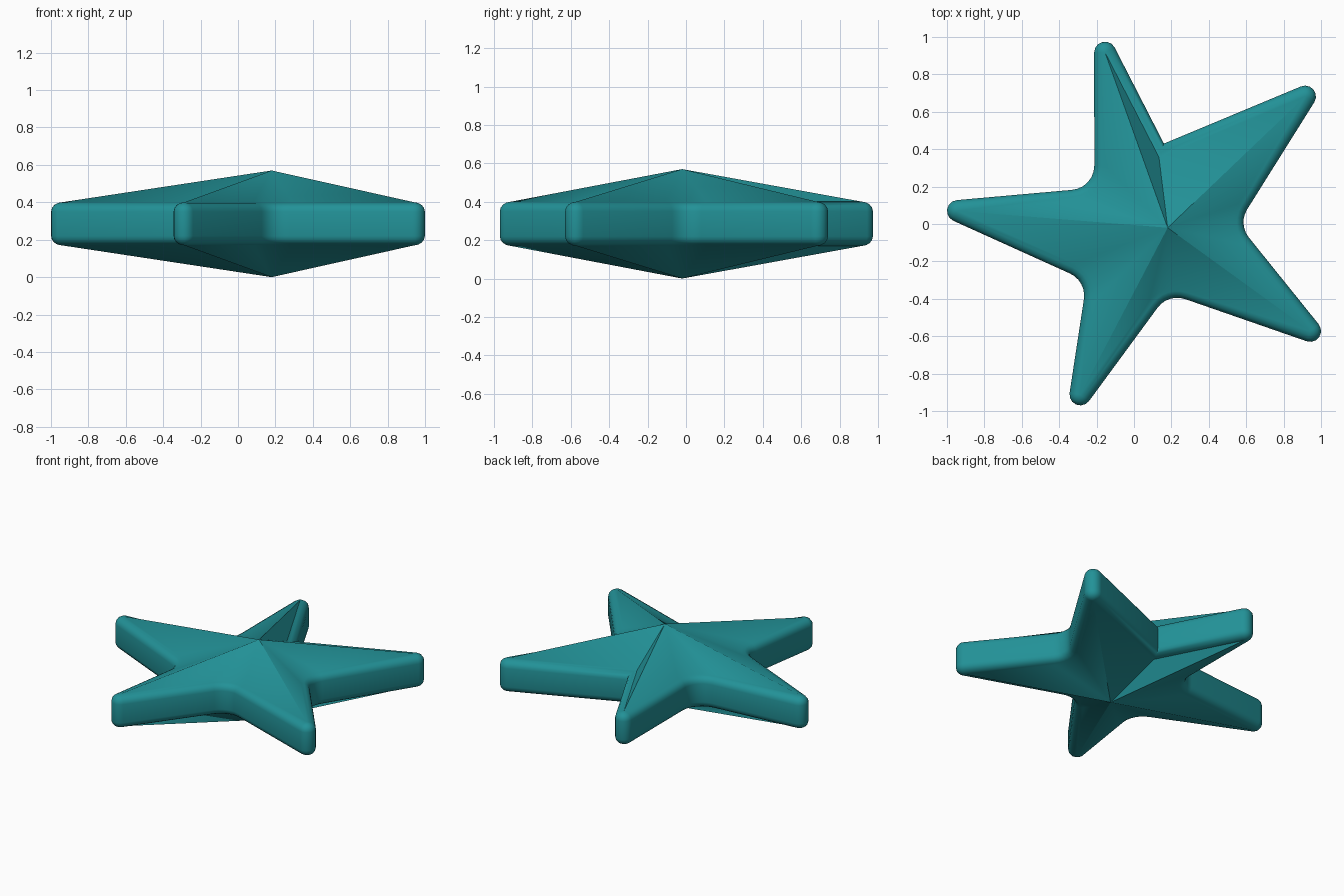
import bpy, bmesh, math
from mathutils import Vector

if "Cube" in bpy.data.objects:
    bpy.data.objects.remove(bpy.data.objects["Cube"])

R_TIP, R_VALLEY = 0.058, 0.13      # rounding at arm tips and between arms
MID, FLAT, ROUND = 0.285, 0.065, 0.05
HUB = (0.18, -0.02)

# Arm tip centres and the corners that follow them, counter-clockwise
tips = [Vector(p) for p in [(0.915, 0.682), (-0.155, 0.917), (-0.942, 0.07),
                            (-0.287, -0.912), (0.942, -0.572)]]
valleys = [Vector(p) for p in [(0.16, 0.43), (-0.212, 0.193), (-0.253, -0.305),
                               (0.183, -0.37), (0.556, 0.0)]]
SHARP = 0                          # this corner is left unrounded


def unit(a):
    return Vector((math.cos(a), math.sin(a)))


def tangent_angle(tip, corner, sign):
    v = corner - tip
    return math.atan2(v.y, v.x) + sign * math.acos(R_TIP / v.length)


arcs = []
for i, t in enumerate(tips):
    a0 = tangent_angle(t, valleys[i - 1], 1)
    a1 = tangent_angle(t, valleys[i], -1)
    arcs.append((a0, a0 + (a1 - a0) % (2 * math.pi)))


def outline(d):
    """Star outline; d = R_TIP is full size, d = 0 is fully inset."""
    pts = []
    for i, t in enumerate(tips):
        a0, a1 = arcs[i]
        pts += [t + d * unit(a0 + (a1 - a0) * k / 6) for k in range(7)]
        b0 = a1
        b1 = arcs[(i + 1) % 5][0]
        turn = (b0 - b1) % (2 * math.pi)
        n0, n1 = unit(b0), unit(b1)
        miter = (n0 + n1) / (1 + n0.dot(n1))
        if i == SHARP:
            pts.append(valleys[i] - (R_TIP - d) * miter)
        else:
            c = valleys[i] + R_VALLEY * miter
            pts += [c - (R_VALLEY + R_TIP - d) * unit(b0 - turn * k / 6)
                    for k in range(7)]
    return pts


# Rounded rim as stacked rings, closed by a low peak above and below
bm = bmesh.new()
steps = [math.pi / 2 * k / 4 for k in range(5)]
levels = [(-1, a) for a in reversed(steps)] + [(1, a) for a in steps]
rings = []
for s, a in levels:
    z = MID + s * (FLAT + ROUND * math.sin(a))
    rings.append([bm.verts.new((p.x, p.y, z))
                  for p in outline(R_TIP * max(math.cos(a), 0.02))])
n = len(rings[0])
bottom = bm.verts.new((*HUB, 0))
top = bm.verts.new((*HUB, 2 * MID))
for lo, hi in zip(rings, rings[1:]):
    for j in range(n):
        k = (j + 1) % n
        bm.faces.new((lo[j], lo[k], hi[k], hi[j]))
for j in range(n):
    k = (j + 1) % n
    bm.faces.new((rings[-1][j], rings[-1][k], top))
    bm.faces.new((rings[0][k], rings[0][j], bottom))
bmesh.ops.remove_doubles(bm, verts=bm.verts[:], dist=0.003)
bmesh.ops.recalc_face_normals(bm, faces=bm.faces[:])

mesh = bpy.data.meshes.new("star_body")
bm.to_mesh(mesh)
bm.free()
star = bpy.data.objects.new("star_body", mesh)
bpy.context.collection.objects.link(star)

mat = bpy.data.materials.new("teal")
mat.diffuse_color = (0.016, 0.285, 0.31, 1)
mat.use_nodes = True
mat.node_tree.nodes["Principled BSDF"].inputs["Base Color"].default_value = mat.diffuse_color
mesh.materials.append(mat)

bpy.context.view_layer.objects.active = star
star.select_set(True)
bpy.ops.object.shade_smooth_by_angle(angle=math.radians(40))
